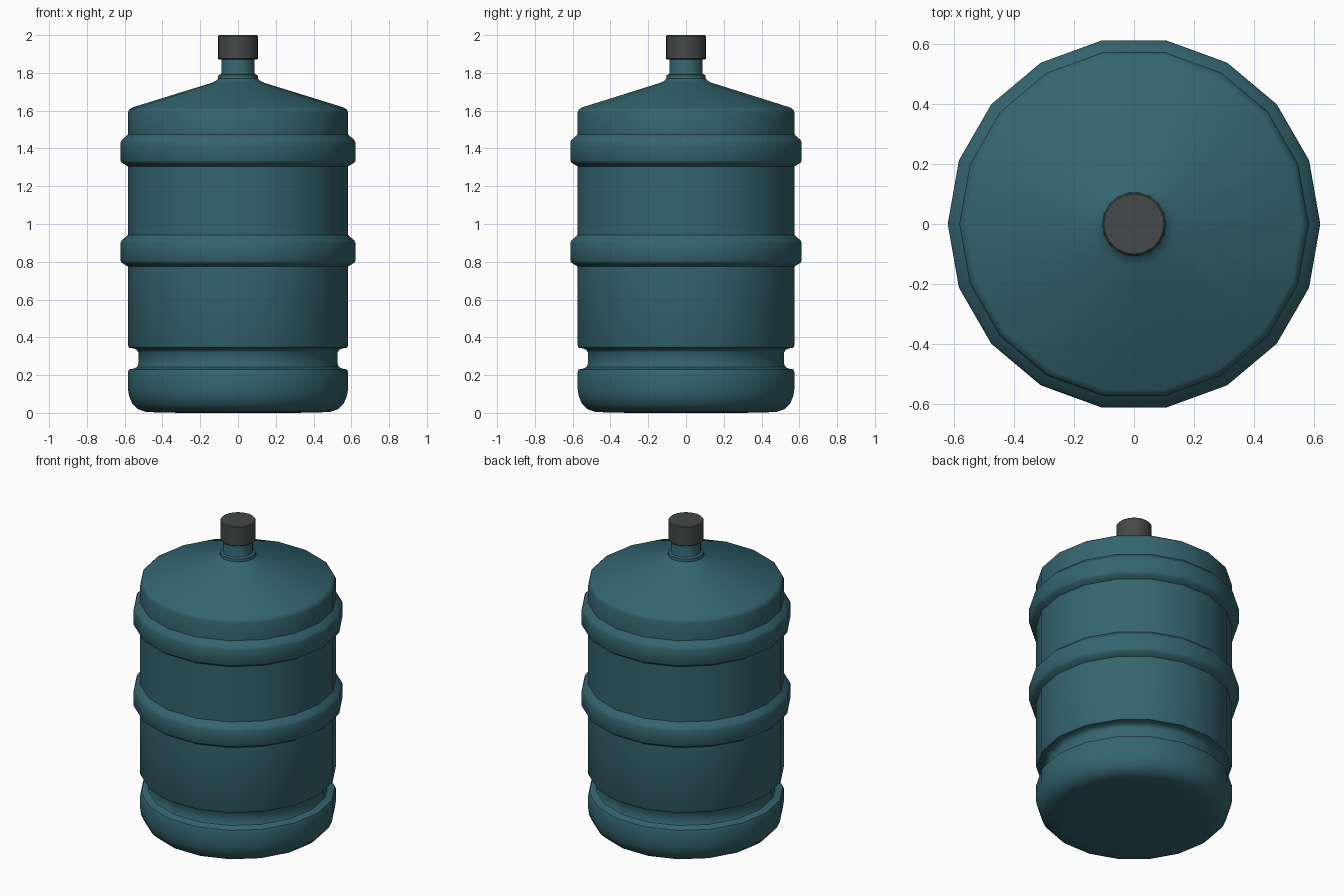
import bpy, bmesh, math

if "Cube" in bpy.data.objects:
    bpy.data.objects.remove(bpy.data.objects["Cube"])


def material(name, rgb):
    m = bpy.data.materials.new(name)
    m.diffuse_color = (*rgb, 1)
    m.use_nodes = True
    m.node_tree.nodes["Principled BSDF"].inputs["Base Color"].default_value = m.diffuse_color
    return m


def lathe(name, profile, sides, mat, angle):
    """Revolve (radius, z) points around z; both ends are closed with a flat face."""
    bm = bmesh.new()
    rings = []
    for r, z in profile:
        rings.append([bm.verts.new((r * math.cos(2 * math.pi * i / sides),
                                    r * math.sin(2 * math.pi * i / sides), z))
                      for i in range(sides)])
    for a, b in zip(rings, rings[1:]):
        for i in range(sides):
            j = (i + 1) % sides
            bm.faces.new((a[i], a[j], b[j], b[i]))
    bm.faces.new(rings[0][::-1])
    bm.faces.new(rings[-1])
    mesh = bpy.data.meshes.new(name)
    bm.to_mesh(mesh)
    bm.free()
    obj = bpy.data.objects.new(name, mesh)
    bpy.context.collection.objects.link(obj)
    mesh.materials.append(mat)
    bpy.ops.object.select_all(action='DESELECT')
    obj.select_set(True)
    bpy.context.view_layer.objects.active = obj
    bpy.ops.object.shade_smooth_by_angle(angle=math.radians(angle))
    return obj


def band(z0, z1):
    """Raised hoop around the body, with chamfered edges."""
    return [(0.583, z0), (0.59, z0 + 0.004), (0.616, z0 + 0.02), (0.622, z0 + 0.03),
            (0.622, z1 - 0.043), (0.616, z1 - 0.03), (0.59, z1 - 0.008), (0.583, z1)]


teal = material("teal_plastic", (0.035, 0.13, 0.16))
dark = material("dark_cap", (0.06, 0.065, 0.065))

# Bottle: rounded base, grip groove, two hoops, sloping shoulder and neck
base = [(0.44, 0.003), (0.49, 0.006), (0.53, 0.02), (0.56, 0.05), (0.577, 0.09), (0.583, 0.13)]
groove = [(0.583, 0.215), (0.577, 0.23), (0.55, 0.235), (0.535, 0.243), (0.527, 0.26),
          (0.527, 0.32), (0.535, 0.333), (0.55, 0.341), (0.577, 0.345), (0.583, 0.358)]
shoulder = [(0.583, 1.59), (0.577, 1.605), (0.56, 1.617), (0.14, 1.747), (0.118, 1.757),
            (0.106, 1.77), (0.104, 1.788), (0.09, 1.794), (0.088, 1.80), (0.088, 1.90)]
profile = [(0.3, 0.0)] + base + groove + band(0.775, 0.943) + band(1.305, 1.475) + shoulder
lathe("bottle_body", profile, 18, teal, 35)

# Screw cap
lathe("bottle_cap", [(0.1, 1.87), (0.105, 1.875), (0.105, 1.994), (0.1, 2.0)], 32, dark, 30)
